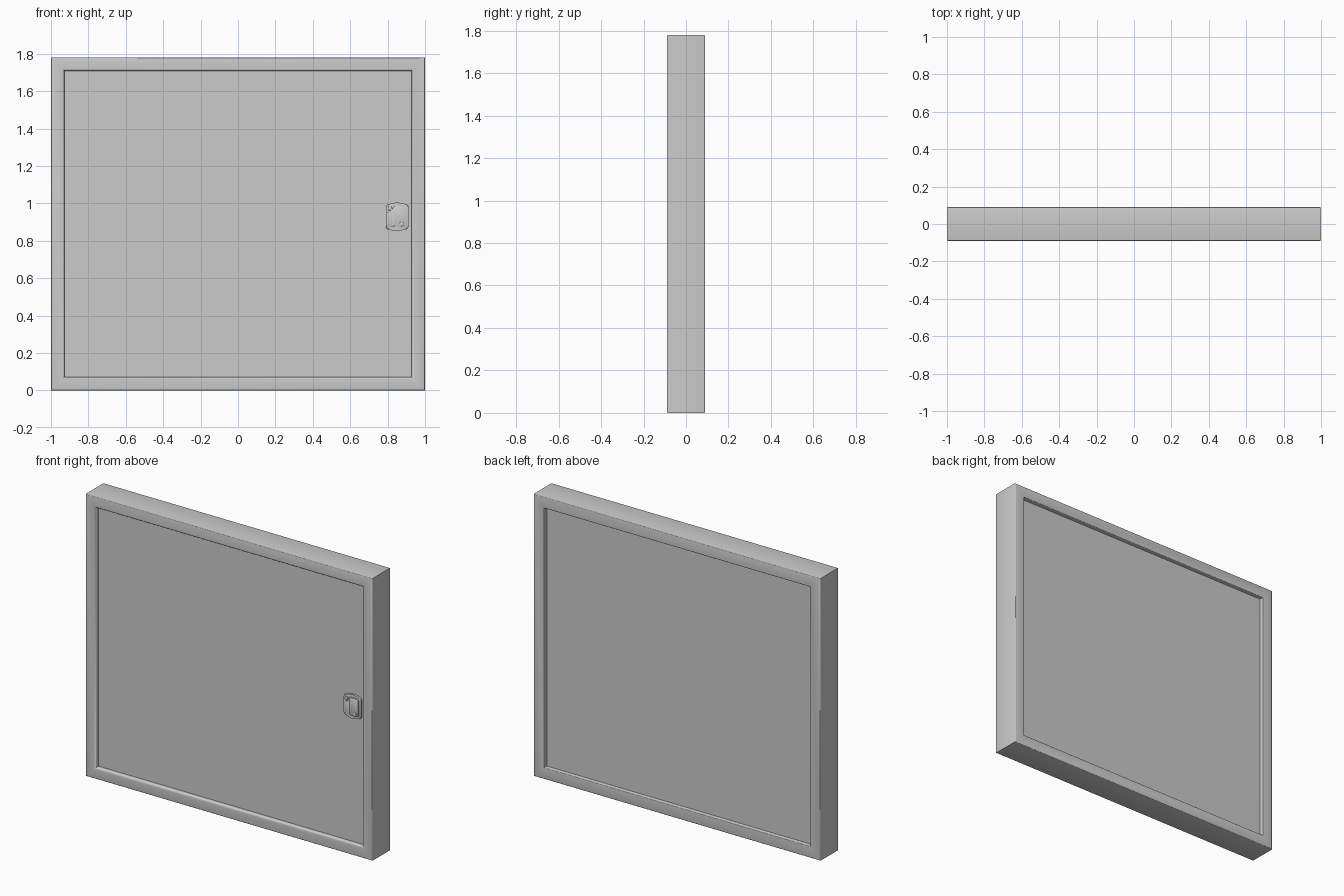
import bpy, bmesh, math

if "Cube" in bpy.data.objects:
    bpy.data.objects.remove(bpy.data.objects["Cube"])

X0, X1, Z0, Z1 = -1.0, 1.0, 0.0, 1.78   # outer frame size
DEPTH = 0.09                            # half thickness
RIM = 0.072                             # frame width
FRONT, BACK = -0.064, 0.062             # panel faces


def finish(name, bm, angle=40):
    bmesh.ops.recalc_face_normals(bm, faces=bm.faces)
    me = bpy.data.meshes.new(name)
    bm.to_mesh(me)
    bm.free()
    ob = bpy.data.objects.new(name, me)
    bpy.context.collection.objects.link(ob)
    bpy.ops.object.select_all(action='DESELECT')
    ob.select_set(True)
    bpy.context.view_layer.objects.active = ob
    bpy.ops.object.shade_smooth_by_angle(angle=math.radians(angle))
    return ob


def arc(ct, cy, r, a0, a1, n=4):
    return [(ct + r * math.cos(math.radians(a0 + (a1 - a0) * i / n)),
             cy + r * math.sin(math.radians(a0 + (a1 - a0) * i / n))) for i in range(n + 1)]


def mitred_frame(name, profile):
    """Sweep a closed (inset, y) profile around the rectangle."""
    bm = bmesh.new()
    loops = []
    for t, y in profile:
        loops.append([bm.verts.new(p) for p in (
            (X0 + t, y, Z0 + t), (X1 - t, y, Z0 + t),
            (X1 - t, y, Z1 - t), (X0 + t, y, Z1 - t))])
    for i, a in enumerate(loops):
        b = loops[(i + 1) % len(loops)]
        for k in range(4):
            m = (k + 1) % 4
            bm.faces.new((a[k], a[m], b[m], b[k]))
    return finish(name, bm)


def plate(name, outline, y_back, y_front, bevel):
    """Extrude an (x, z) outline and round its front edge."""
    bm = bmesh.new()
    back = [bm.verts.new((x, y_back, z)) for x, z in outline]
    front = [bm.verts.new((x, y_front, z)) for x, z in outline]
    bm.faces.new(back)
    bm.faces.new(front)
    n = len(outline)
    for i in range(n):
        j = (i + 1) % n
        bm.faces.new((back[i], back[j], front[j], front[i]))
    edges = [e for e in bm.edges if all(v in front for v in e.verts)]
    bmesh.ops.bevel(bm, geom=edges, offset=bevel, segments=2, profile=0.5, affect='EDGES')
    return finish(name, bm, 35)


def rounded(x0, x1, z0, z1, r, bow=0.0):
    """Rounded rectangle whose top and bottom edges may bulge."""
    pts = []
    for cx, cz, a in ((x1 - r, z1 - r, 0), (x0 + r, z1 - r, 90),
                      (x0 + r, z0 + r, 180), (x1 - r, z0 + r, 270)):
        pts += arc(cx, cz, r, a, a + 90, 5)
        if bow and a in (0, 180):
            sx, s = (-1, 1) if a == 0 else (1, -1)
            half = (x1 - x0) / 2 - r
            pts += [(cx + sx * half * 2 * u, cz + s * (r + bow * 4 * u * (1 - u)))
                    for u in (0.2, 0.4, 0.6, 0.8)]
    return pts


def disc(x, z, r, n=20):
    return arc(x, z, r, 0, 360 * (n - 1) / n, n - 1)


# Surrounding frame with softened outer and inner edges
o, r = 0.006, 0.014
mitred_frame("frame",
             arc(o, -DEPTH + o, o, 180, 270, 3)
             + arc(RIM - r, -DEPTH + r, r, 270, 360, 5)
             + arc(RIM - o, DEPTH - o, o, 0, 90, 3)
             + arc(o, DEPTH - o, o, 90, 180, 3))

# Flat door panel, tucked slightly into the frame
bm = bmesh.new()
bmesh.ops.create_cube(bm, size=1)
t = RIM - 0.01
for v in bm.verts:
    v.co = (X0 + t if v.co.x < 0 else X1 - t,
            FRONT if v.co.y < 0 else BACK,
            Z0 + t if v.co.z < 0 else Z1 - t)
finish("door_panel", bm)

# Latch: base plate, raised flap, round button and small keyhole boss
plate("latch_plate", rounded(0.791, 0.911, 0.861, 0.995, 0.016, 0.009),
      FRONT + 0.002, FRONT - 0.012, 0.004)
plate("latch_flap", rounded(0.832, 0.897, 0.873, 0.986, 0.008),
      FRONT - 0.01, FRONT - 0.019, 0.003)
plate("latch_side_strip", rounded(0.800, 0.826, 0.873, 0.956, 0.005),
      FRONT - 0.01, FRONT - 0.015, 0.002)
plate("latch_button", disc(0.813, 0.972, 0.012), FRONT - 0.01, FRONT - 0.021, 0.003)
plate("latch_keyhole", disc(0.874, 0.889, 0.012), FRONT - 0.017, FRONT - 0.024, 0.002)
